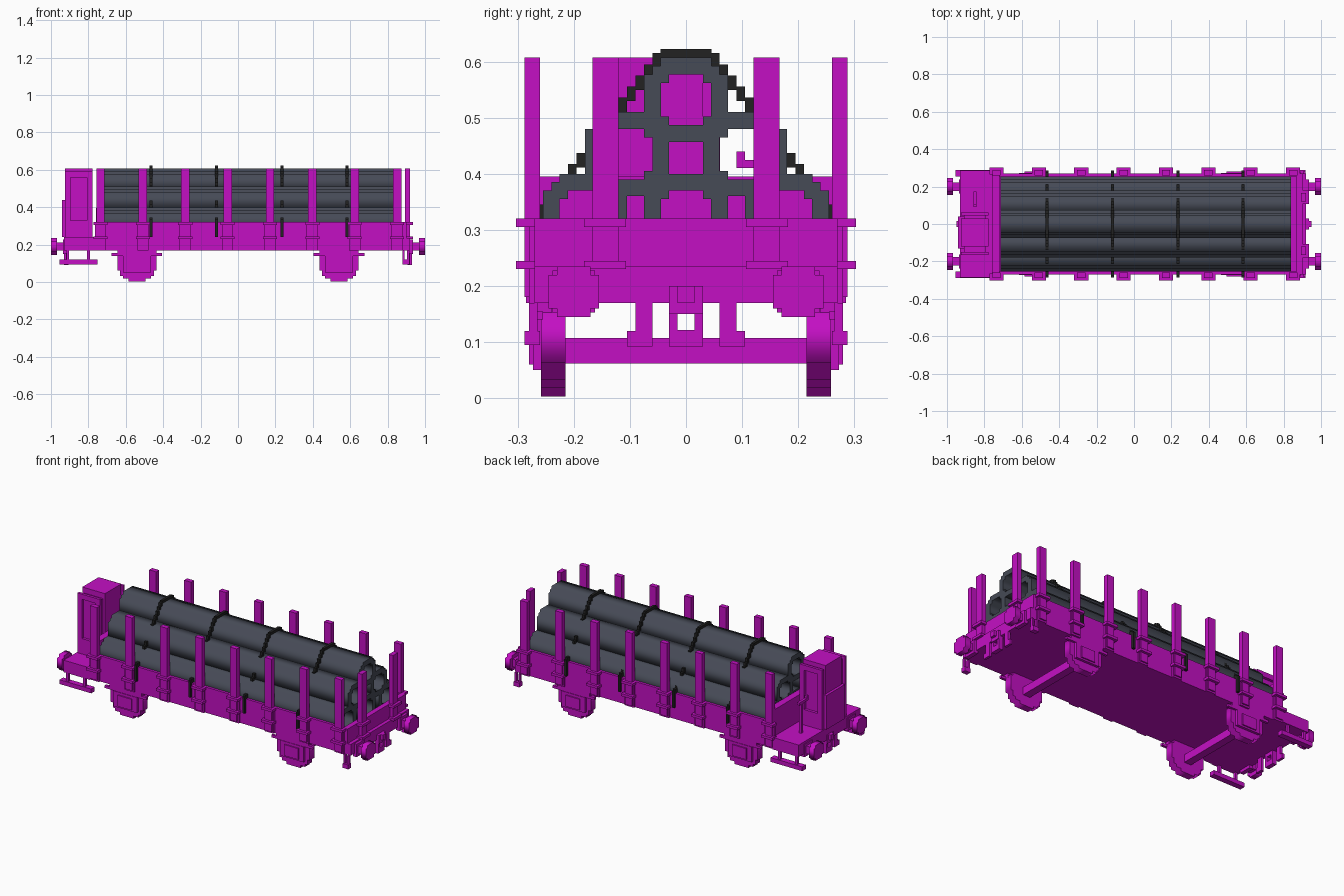
import bpy
import bmesh
import math
from mathutils import Matrix, Vector

V = 0.015  # block size of the stepped shapes

if "Cube" in bpy.data.objects:
    bpy.data.objects.remove(bpy.data.objects["Cube"], do_unlink=True)


def material(name, rgb):
    m = bpy.data.materials.new(name)
    m.use_nodes = True
    colour = (*rgb, 1)
    m.diffuse_color = colour
    m.node_tree.nodes["Principled BSDF"].inputs["Base Color"].default_value = colour
    return m


MAGENTA = material("magenta paint", (0.55, 0.005, 0.55))
SLATE = material("slate pipe", (0.061, 0.069, 0.093))
BLACK = material("black chain", (0.016, 0.016, 0.016))


def finish(name, mesh, mat):
    mesh.materials.clear()
    mesh.materials.append(mat)
    ob = bpy.data.objects.new(name, mesh)
    bpy.context.collection.objects.link(ob)
    return ob


def boxes(name, spans, mat=MAGENTA):
    """One object from boxes, each given as x, y and z ranges."""
    bm = bmesh.new()
    for span in spans:
        size = Vector([b - a for a, b in span])
        mid = Vector([(a + b) / 2 for a, b in span])
        bmesh.ops.create_cube(bm, size=1, matrix=Matrix.Translation(mid) @ Matrix.Diagonal(size).to_4x4())
    mesh = bpy.data.meshes.new(name)
    bm.to_mesh(mesh)
    bm.free()
    return finish(name, mesh, mat)


def around(c, half):
    return (c - half, c + half)


def side(s, a, b):
    return tuple(sorted((s * a, s * b)))


def stepped_circle(r):
    """Outline of a circle drawn in square blocks, r in blocks."""
    quad, last = [], None
    for k in range(int(r)):
        w = round(math.sqrt(r * r - (k + 0.5) ** 2))
        if last is not None and w != last:
            quad += [(last, k), (w, k)]
        last = w
    quad.append((last, int(r)))
    if quad[0][1] == 0:
        quad = quad[1:]
    right = quad + [(-x, y) for x, y in reversed(quad)]
    return [(x * V, y * V) for x, y in right + [(-x, -y) for x, y in right]]


def extrude(name, loops, axis, span, centre, mat):
    """Extrude closed outlines (inner ones are holes) along x or y."""
    cu = bpy.data.curves.new(name, "CURVE")
    cu.dimensions = "2D"
    cu.fill_mode = "BOTH"
    cu.extrude = (span[1] - span[0]) / 2
    for loop in loops:
        sp = cu.splines.new("POLY")
        sp.points.add(len(loop) - 1)
        for p, (a, b) in zip(sp.points, loop):
            p.co = (a, b, 0, 1)
        sp.use_cyclic_u = True
    tmp = bpy.data.objects.new(name + " outline", cu)
    mesh = bpy.data.meshes.new_from_object(tmp)
    bpy.data.objects.remove(tmp, do_unlink=True)
    mid = sum(span) / 2
    if axis == "x":
        rot = Matrix(((0, 0, 1), (1, 0, 0), (0, 1, 0)))
        loc = Vector((mid, *centre))
    else:
        rot = Matrix(((0, 1, 0), (0, 0, 1), (1, 0, 0)))
        loc = Vector((centre[0], mid, centre[1]))
    mesh.transform(Matrix.Translation(loc) @ rot.to_4x4())
    return finish(name, mesh, mat)


# Wagon bed with low walls and an end platform
boxes("bed_floor", [((-.76, .9), (-.27, .27), (.17, .25))])
boxes("side_wall", [((-.76, .9), side(s, .255, .27), (.25, .32)) for s in (-1, 1)])
boxes("end_wall", [((.87, .9), (-.255, .255), (.25, .32)),
                   ((-.76, -.72), (-.26, .26), (.25, .395))])
boxes("platform", [((-.93, -.76), (-.285, .285), (.17, .24))])
boxes("headstock", [(side(s, .87, .92), (-.27, .27), (.17, .235)) for s in (-1, 1)])

# Stakes with brackets along both sides and on the open end
stakes, brackets = [], []
for i in range(8):
    x = -.735 + i * .2265
    for s in (-1, 1):
        stakes.append((around(x, .0225), side(s, .26, .288), (.18, .607)))
        for z in (.2375, .3125):
            brackets.append((around(x, .0375), side(s, .265, .303), around(z, .0075)))
        brackets.append((around(x, .03), side(s, .265, .28), (.17, .32)))
for s in (-1, 1):
    stakes.append(((.893, .92), side(s, .12, .167), (.2, .607)))
    for z in (.2375, .3125):
        brackets.append(((.89, .935), side(s, .107, .182), around(z, .0075)))
boxes("stakes", stakes)
boxes("stake_brackets", brackets)

# Brake cabin with stepped roof and framed sides
cabin = [((-.91, -.79), (-.15, .045), (.24, .575)),
         ((-.925, -.778), (-.12, .03), (.24, .607)),
         ((-.94, -.91), (-.13, .04), (.24, .44))]
for y in (-.158, .053):
    cabin += [(around(x, .015), around(y, .008), (.24, .59)) for x in (-.91, -.793)]
    cabin += [((-.925, -.778), around(y, .008), zz) for zz in ((.24, .33), (.56, .59))]
boxes("brake_cabin", cabin)
boxes("brake_crank", [(around(-.85, .0075), around(.15, .0075), (.24, .425)),
                      (around(-.85, .0075), (.09, .175), (.41, .425)),
                      (around(-.85, .0075), (.09, .105), (.425, .44))])

# Wheels, axles, axle boxes and leaf springs
for x in (-.54, .54):
    for s in (-1, 1):
        extrude("wheel", [stepped_circle(7.2)], "y", side(s, .215, .258), (x, .108), MAGENTA)
        boxes("axle_box", [(around(x, .075), side(s, .24, .273), (.05, .14)),
                           (around(x, .045), side(s, .255, .28), (.06, .125)),
                           (around(x, .105), side(s, .24, .27), (.14, .17)),
                           (around(x, .135), side(s, .255, .27), (.14, .155))])
    boxes("axle", [(around(x, .0225), (-.24, .24), (.062, .107))])

# Buffers, coupling hooks and hoses at both ends
for e in (-1, 1):
    for s in (-1, 1):
        y = .2 * s
        extrude("buffer_disc", [stepped_circle(3.2)], "x", side(e, .968, 1), (y, .19), MAGENTA)
        boxes("buffer_shaft", [(side(e, .91, .97), around(y, .0225), around(.19, .0225)),
                               (side(e, .91, .935), around(y, .0375), around(.19, .0375))])
        boxes("brake_hose", [(side(e, .905, .92), side(s, .06, .09), (.092, .2)),
                             (side(e, .905, .92), side(s, .085, .105), (.092, .12))])
    boxes("coupling_hook", [(side(e, .905, .935), around(0, .03), (.15, .2)),
                            (side(e, .905, .93), around(0, .03), (.092, .122)),
                            (side(e, .905, .93), (-.03, -.015), (.12, .152)),
                            (side(e, .905, .93), (.015, .03), (.12, .152)),
                            (side(e, .905, .95), around(0, .015), (.17, .2))])

# Footboards below the platform and grab irons at the other end
steps, irons = [], []
for s in (-1, 1):
    steps.append(((-.955, -.75), side(s, .255, .288), (.095, .12)))
    steps += [(around(x, .0075), side(s, .265, .28), (.12, .17)) for x in (-.91, -.8)]
    irons += [(around(x, .006), side(s, .265, .28), (.1, .17)) for x in (.885, .91)]
    irons.append(((.879, .916), side(s, .26, .288), (.095, .12)))
boxes("footboards", steps)
boxes("grab_irons", irons)

# Stacked hollow pipes
for y, z in ((0, .532), (-.105, .435), (.105, .435), (-.18, .325), (0, .325), (.18, .325)):
    extrude("pipe", [stepped_circle(5.2), stepped_circle(3.2)], "x", (-.715, .84), (y, z), SLATE)

# Chains stepping down over the load and hooked on the sides
links = []
run = [(.045, .615), (.26, .335)]
for x in (-.465, -.115, .235, .582):
    links.append((around(x, .0075), (-.045, .045), (.607, .622)))
    for s in (-1, 1):
        for k in range(14):
            y = .045 + k * V
            z = .607 - k * .0198
            links.append((around(x, .0075), side(s, y, y + V), (z - .018, z + .008)))
        links.append((around(x, .0075), side(s, .245, .275), (.32, .345)))
        links.append((around(x, .0075), side(s, .268, .285), (.24, .335)))
boxes("load_chains", links, BLACK)
